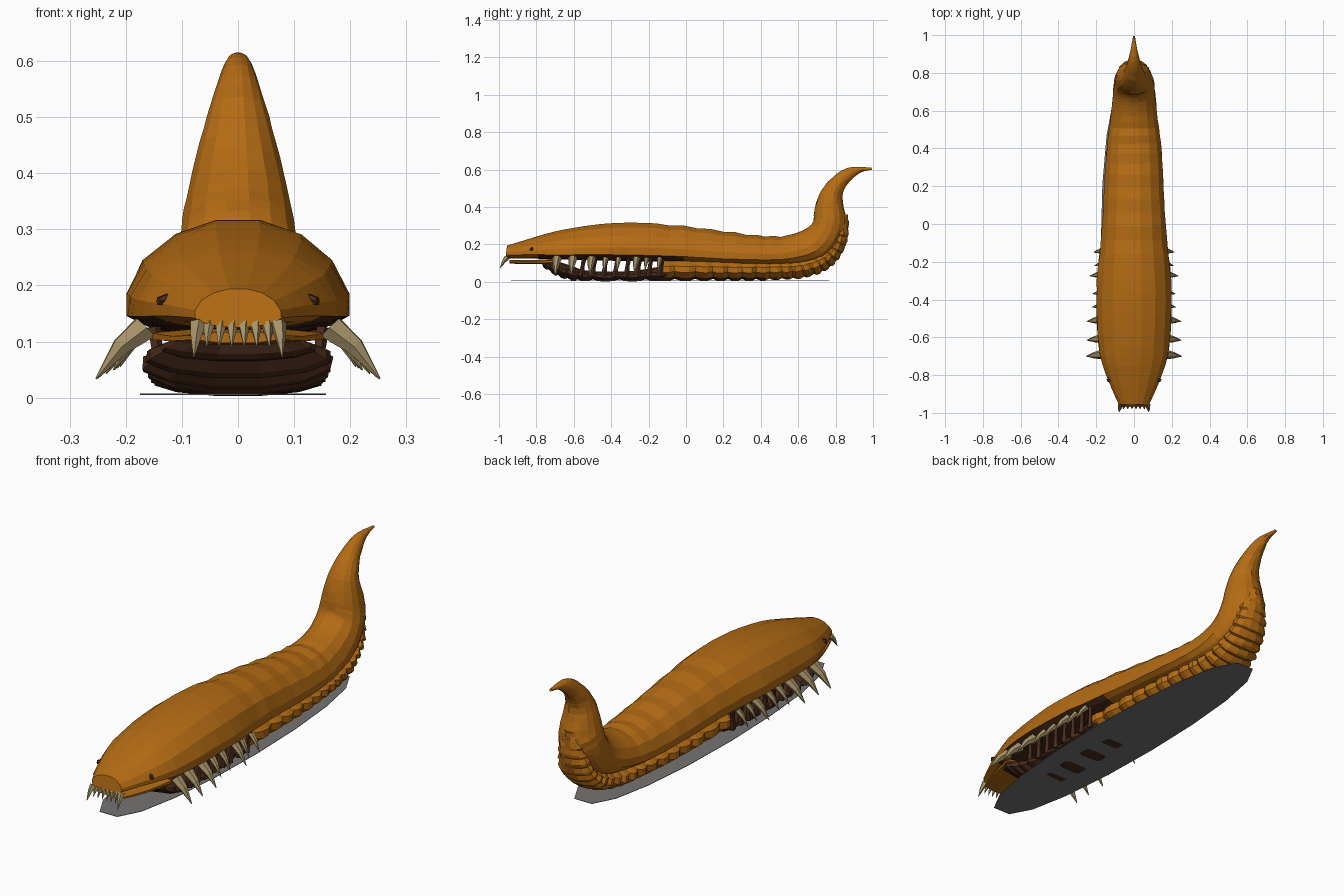
import bpy, bmesh, math, random
from mathutils import Vector

random.seed(4)
if "Cube" in bpy.data.objects:
    bpy.data.objects.remove(bpy.data.objects["Cube"])


def material(name, r, g, b):
    m = bpy.data.materials.new(name)
    m.use_nodes = True
    m.diffuse_color = (r, g, b, 1)
    m.node_tree.nodes["Principled BSDF"].inputs["Base Color"].default_value = (r, g, b, 1)
    return m


ORANGE = material("orange hide", 0.46, 0.15, 0.007)
BROWN = material("dark brown flesh", 0.065, 0.024, 0.011)
BONE = material("bone", 0.38, 0.29, 0.14)
GREY = material("grey base", 0.18, 0.17, 0.17)


def finish(name, bm, mats, rule=None):
    bmesh.ops.recalc_face_normals(bm, faces=bm.faces)
    if rule:
        for f in bm.faces:
            f.material_index = rule(f.calc_center_median(), f.normal)
    me = bpy.data.meshes.new(name)
    bm.to_mesh(me)
    bm.free()
    for m in mats:
        me.materials.append(m)
    ob = bpy.data.objects.new(name, me)
    bpy.context.collection.objects.link(ob)
    return ob


def spline(rows, t):
    """Smooth interpolation through the station rows, t in 0..1."""
    s = t * (len(rows) - 1)
    i = min(int(s), len(rows) - 2)
    u = s - i
    p0, p1, p2, p3 = (rows[min(max(k, 0), len(rows) - 1)] for k in range(i - 1, i + 3))
    return [b + 0.5 * u * (c - a + u * (2*a - 5*b + 4*c - d + u * (3*(b - c) + d - a)))
            for a, b, c, d in zip(p0, p1, p2, p3)]


def loft(name, rows, count, sides, mats, rule=None, shape=None, jitter=0.0):
    """Rows hold bottom y, bottom z, top y, top z, half width, waist height."""
    bm = bmesh.new()
    rings = []
    for k in range(count + 1):
        yb, zb, yt, zt, w, waist = spline(rows, k / count)
        if shape:
            zb, zt, w = shape(k, yb, zb, zt, w)
        ring = []
        for j in range(sides):
            a = 2 * math.pi * (j + 0.5) / sides
            s = math.sin(a)
            h = waist + s * (1 - waist if s > 0 else waist)
            n = random.uniform(-jitter, jitter)
            ring.append(bm.verts.new((w * math.cos(a) * (1 + n),
                                      yb + (yt - yb) * h + n * 0.2,
                                      zb + (zt - zb) * h)))
        rings.append(ring)
    for a, b in zip(rings, rings[1:]):
        for j in range(sides):
            bm.faces.new((a[j], a[(j + 1) % sides], b[(j + 1) % sides], b[j]))
    bm.faces.new(rings[0])
    bm.faces.new(rings[-1])
    return finish(name, bm, mats, rule)


# Domed back, head and curled tail, with shallow folds across the middle
back = [
    (-.965, .125, -.955, .195, .078, .3),
    (-.85, .125, -.85, .228, .13, .25),
    (-.7, .12, -.7, .272, .182, .2),
    (-.5, .115, -.5, .307, .2, .2),
    (-.3, .11, -.3, .32, .2, .2),
    (-.05, .105, -.05, .308, .174, .2),
    (.2, .095, .2, .277, .16, .2),
    (.4, .085, .4, .252, .147, .25),
    (.56, .085, .54, .252, .128, .3),
    (.7, .1, .63, .28, .115, .4),
    (.79, .15, .675, .315, .11, .5),
    (.85, .25, .682, .35, .102, .5),
    (.86, .33, .69, .405, .09, .5),
    (.836, .45, .718, .48, .066, .5),
    (.865, .525, .78, .557, .043, .5),
    (.93, .583, .87, .612, .022, .5),
    (.995, .6, .99, .611, .005, .5),
]


def folds(k, y, zb, zt, w):
    if -.1 < y < .56 and k % 2:
        zt -= .007
    return zb, zt, w


loft("back_and_tail", back, 56, 16, [ORANGE, BROWN],
     lambda c, n: int(c.y < 0 and c.y > -.8 and n.z < -.7), folds, .012)

# Ribbed underside running up the outside of the tail
ribs = [
    (-.14, .004, -.14, .13, .15, .5),
    (.1, .004, .1, .125, .15, .5),
    (.3, .004, .3, .12, .142, .5),
    (.48, .008, .48, .12, .128, .5),
    (.63, .018, .6, .125, .114, .5),
    (.75, .06, .7, .15, .104, .5),
    (.83, .14, .76, .19, .09, .5),
    (.868, .25, .79, .27, .07, .5),
    (.865, .35, .79, .35, .04, .5),
]


def rib_shape(k, y, zb, zt, w):
    return (zb + .01, zt, w * .9) if k % 3 == 0 else (zb, zt, w)


loft("ribbed_underside", ribs, 60, 12, [ORANGE, BROWN],
     lambda c, n: int(c.z < .02 and abs(c.x) < .09), rib_shape, .02)

# Lower jaw, thin along the open mouth
jaw = [
    (-.77, .085, -.77, .108, .125, .5),
    (-.7, .035, -.7, .112, .17, .5),
    (-.62, .008, -.62, .09, .168, .5),
    (-.52, .003, -.52, .06, .155, .5),
    (-.3, .002, -.3, .058, .152, .5),
    (-.1, .003, -.1, .09, .148, .5),
]
loft("lower_jaw", jaw, 24, 12, [BROWN], None, rib_shape, .02)

# Chin slab below the narrow mouth slit
chin = [(-.945, .097, -.945, .118, .085, .5), (-.83, .094, -.83, .117, .13, .5),
        (-.7, .094, -.7, .125, .165, .5)]
loft("chin", chin, 4, 8, [ORANGE])


def spike(bm, base, tip, radius, sides=6, end=.06):
    """Curved tapering spike between two points."""
    base, tip = Vector(base), Vector(tip)
    axis = tip - base
    turn = axis.to_track_quat("Z", "Y")
    rings = []
    for t, r in ((0, 1), (.5, .68), (1, end)):
        bow = Vector((0, 0, .09 * axis.length * math.sin(math.pi * t)))
        rings.append([bm.verts.new(base + axis * t + bow + turn @ Vector((
            radius * r * math.cos(2 * math.pi * j / sides),
            radius * r * math.sin(2 * math.pi * j / sides), 0))) for j in range(sides)])
    for a, b in zip(rings, rings[1:]):
        for j in range(sides):
            bm.faces.new((a[j], a[(j + 1) % sides], b[(j + 1) % sides], b[j]))
    bm.faces.new(rings[0])
    bm.faces.new(rings[-1])


# Side fangs: position along the mouth, outward reach, thickness
bm = bmesh.new()
fangs = [(-.69, .253, .026), (-.605, .25, .025), (-.505, .25, .024), (-.43, .222, .017),
         (-.36, .22, .016), (-.265, .235, .02), (-.21, .21, .014), (-.14, .215, .015)]
for side in (-1, 1):
    for y, reach, r in fangs:
        spike(bm, (side * .165, y, .125), (side * reach, y - .01, .16 - reach / 2), r)
finish("side_fangs", bm, [BONE])

# Front teeth, the outer pair largest
bm = bmesh.new()
for i in range(8):
    x = (i - 3.5) * .0205
    outer = i in (0, 7)
    spike(bm, (x, -.955, .132), (x * 1.1, -.995 if outer else -.98, .072 if outer else .09),
          .015 if outer else .011, 5)
finish("front_teeth", bm, [BONE])

# Flesh strands joining the jaws
bm = bmesh.new()
for side in (-1, 1):
    for i in range(8):
        y = -.56 + i * .06
        spike(bm, (side * .14, y, .03), (side * .15, y + .015, .125), .016, 5, .8)
finish("mouth_strands", bm, [BROWN])

# Eyes
bm = bmesh.new()
for side in (-1, 1):
    spike(bm, (side * .112, -.815, .172), (side * .142, -.83, .172), .016, 6, .5)
finish("eyes", bm, [BROWN])

# Thin flat base, slightly off to one side
bm = bmesh.new()
outline = []
for i in range(18):
    a = 2 * math.pi * i / 18
    c, s = math.cos(a), math.sin(a)
    outline.append(bm.verts.new((-.009 + .166 * math.copysign(abs(c) ** .75, c),
                                 -.085 + .865 * s, .005)))
face = bm.faces.new(outline)
top = bmesh.ops.extrude_face_region(bm, geom=[face])["geom"]
bmesh.ops.translate(bm, vec=(0, 0, .002), verts=[v for v in top if isinstance(v, bmesh.types.BMVert)])
finish("ground_base", bm, [GREY])
